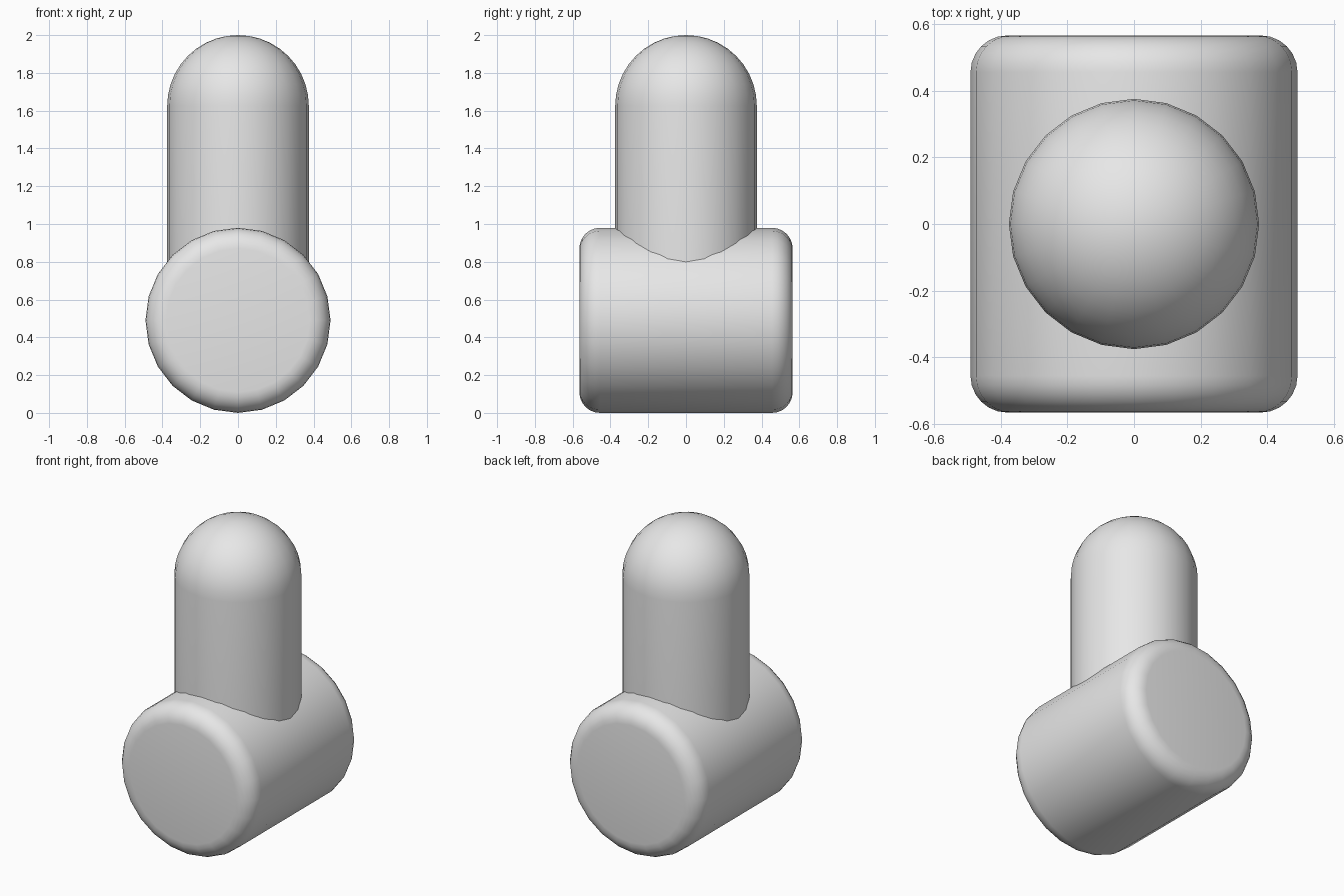
import bpy, bmesh, math
from mathutils import Matrix

SIDES = 24

cube = bpy.data.objects.get("Cube")
if cube:
    bpy.data.objects.remove(cube, do_unlink=True)

grey = bpy.data.materials.new("plain_grey")
grey.use_nodes = True
colour = (0.8, 0.8, 0.8, 1)
grey.diffuse_color = colour
grey.node_tree.nodes["Principled BSDF"].inputs["Base Color"].default_value = colour


def arc(r, z, radius, start, end, steps):
    """Points on an arc in the (radius, height) plane, angles in degrees."""
    angles = [math.radians(start + (end - start) * i / steps) for i in range(steps + 1)]
    return [(r + radius * math.cos(a), z + radius * math.sin(a)) for a in angles]


def lathe(name, profile, matrix):
    """Spin a profile around z, close its ends and place it."""
    bm = bmesh.new()
    verts = [bm.verts.new((r, 0, z)) for r, z in profile]
    edges = [bm.edges.new(pair) for pair in zip(verts, verts[1:])]
    bmesh.ops.spin(bm, geom=verts + edges, cent=(0, 0, 0), axis=(0, 0, 1),
                   angle=math.tau, steps=SIDES, use_duplicate=False)
    bmesh.ops.remove_doubles(bm, verts=bm.verts, dist=0.0005)
    bmesh.ops.holes_fill(bm, edges=[e for e in bm.edges if e.is_boundary], sides=0)
    bmesh.ops.recalc_face_normals(bm, faces=bm.faces)
    bm.transform(matrix)
    mesh = bpy.data.meshes.new(name)
    bm.to_mesh(mesh)
    bm.free()
    mesh.materials.append(grey)
    obj = bpy.data.objects.new(name, mesh)
    bpy.context.collection.objects.link(obj)
    bpy.context.view_layer.objects.active = obj
    for other in bpy.context.selected_objects:
        other.select_set(False)
    obj.select_set(True)
    bpy.ops.object.shade_smooth_by_angle(angle=math.radians(40))
    return obj


# Lying barrel with rounded rims
R, HALF, RIM = 0.49, 0.565, 0.11
barrel_profile = (arc(R - RIM, RIM - HALF, RIM, -90, 0, 6)
                  + arc(R - RIM, HALF - RIM, RIM, 0, 90, 6))
lathe("barrel", barrel_profile,
      Matrix.Translation((0, 0, R)) @ Matrix.Rotation(math.pi / 2, 4, "X"))

# Upright post with a domed top, sunk into the barrel
POST = 0.375
post_profile = [(POST, R)] + arc(0, 2 - POST, POST, 0, 90, 10)
lathe("domed_post", post_profile, Matrix.Identity(4))
